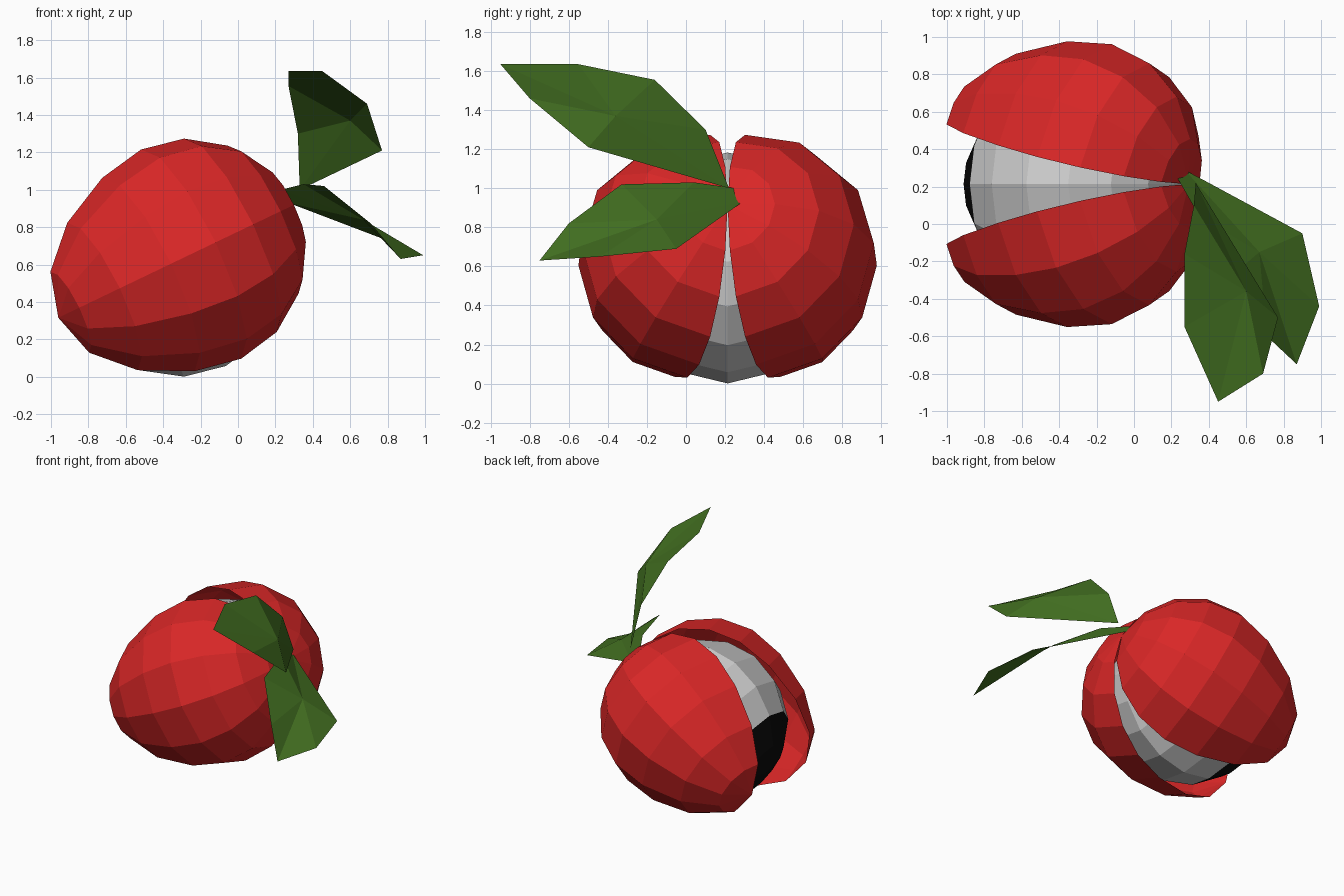
import bpy, bmesh
from math import sin, cos, pi, radians
from mathutils import Vector

if "Cube" in bpy.data.objects:
    bpy.data.objects.remove(bpy.data.objects["Cube"])

TILT = radians(25.6)      # fruit axis above horizontal
OPEN = radians(13.6)      # swing of each rind half
AXIS = Vector((cos(TILT), 0, sin(TILT)))
NORM = Vector((-sin(TILT), 0, cos(TILT)))
SIDE = Vector((0, 1, 0))


def material(name, rgb):
    m = bpy.data.materials.new(name)
    m.diffuse_color = (*rgb, 1)
    m.use_nodes = True
    m.node_tree.nodes["Principled BSDF"].inputs["Base Color"].default_value = m.diffuse_color
    return m


def make_object(name, bm, mat=None):
    bmesh.ops.remove_doubles(bm, verts=bm.verts[:], dist=1e-4)
    bmesh.ops.recalc_face_normals(bm, faces=bm.faces[:])
    me = bpy.data.meshes.new(name)
    bm.to_mesh(me)
    bm.free()
    if mat:
        me.materials.append(mat)
    ob = bpy.data.objects.new(name, me)
    bpy.context.collection.objects.link(ob)
    return ob


def revolve(name, profile, origin, frame, sweep, steps, mat=None):
    """Turn (distance, radius) points around frame[0]."""
    ax, u, v = frame
    bm = bmesh.new()
    rows = []
    for d, r in profile:
        angles = [sweep * i / steps for i in range(steps + 1)]
        rows.append([bm.verts.new(origin + ax * d + (u * cos(t) + v * sin(t)) * r) for t in angles])
    for p, q in zip(rows, rows[1:]):
        for i in range(steps):
            bm.faces.new((p[i], p[i + 1], q[i + 1], q[i]))
    bmesh.ops.dissolve_degenerate(bm, edges=bm.edges[:], dist=1e-5)
    return make_object(name, bm, mat)


red = material("red", (0.70, 0.02, 0.02))
green = material("green", (0.055, 0.16, 0.015))
black = material("black", (0.003, 0.003, 0.003))

# Two rind halves hinged at the stem end
rind = [(0, 0), (.05, .237), (.18, .438), (.38, .573), (.62, .62),
        (.88, .573), (1.16, .437), (1.36, .24), (1.43, 0)]
hinge = AXIS * .66 + NORM * .70 + SIDE * .213
for label, s in (("back", 1), ("front", -1)):
    along = -AXIS * cos(OPEN) + SIDE * (s * sin(OPEN))
    out = SIDE * (s * cos(OPEN)) + AXIS * sin(OPEN)
    revolve("rind_" + label, rind, hinge, (along, NORM, out), pi, 6, red)

# Pale flesh with the dark seed showing at its far end
R = .592
ball = [(R * cos(pi * k / 8), R * sin(pi * k / 8)) for k in range(9)]
centre = Vector((-.32, .213, .592))
frame = (AXIS, NORM, SIDE)
revolve("flesh", ball[:7], centre, frame, 2 * pi, 12)
revolve("seed", ball[6:], centre, frame, 2 * pi, 12, black)


# Folded leaves: an outline fanned around a point on the midrib
def leaf(name, mid, outline):
    bm = bmesh.new()
    m = bm.verts.new(mid)
    vs = [bm.verts.new(p) for p in outline]
    for a, b in zip(vs, vs[1:] + vs[:1]):
        bm.faces.new((m, a, b))
    make_object(name, bm, green)


leaf("upper_leaf", (.60, -.36, 1.37),
     [(.33, .22, 1.0), (.32, .10, 1.30), (.27, -.16, 1.555), (.27, -.55, 1.635),
      (.45, -.95, 1.635), (.69, -.80, 1.46), (.77, -.50, 1.21)])
leaf("lower_leaf", (.67, -.15, .84),
     [(.23, .25, 1.0), (.27, .29, .93), (.90, -.05, .69), (.99, -.44, .65),
      (.87, -.75, .63), (.71, -.60, .82), (.46, -.33, 1.02), (.35, .04, 1.03)])
